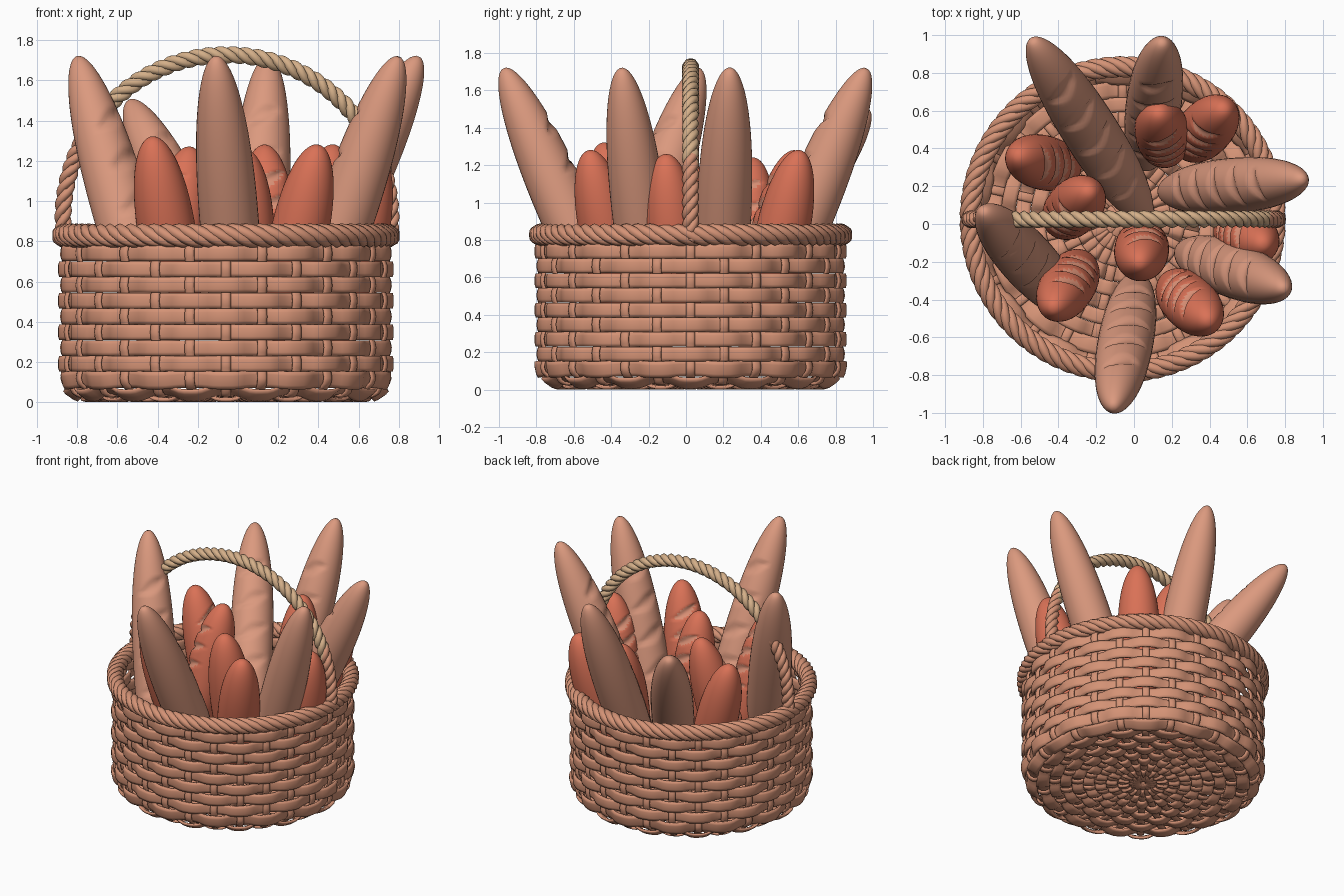
import bpy, bmesh, math
from mathutils import Vector
from math import sin, cos, pi

if "Cube" in bpy.data.objects:
    bpy.data.objects.remove(bpy.data.objects["Cube"])

CX, CY = -0.06, 0.025          # basket axis


def material(name, rgb):
    m = bpy.data.materials.new(name)
    m.diffuse_color = (*rgb, 1)
    m.use_nodes = True
    m.node_tree.nodes["Principled BSDF"].inputs["Base Color"].default_value = m.diffuse_color
    return m


WICKER = material("wicker", (0.66, 0.29, 0.18))
TAN = material("tan rope", (0.66, 0.43, 0.25))
CRUST = material("baguette crust", (0.71, 0.32, 0.21))
RED = material("red crust", (0.70, 0.167, 0.094))
CRUMB = material("crumb", (0.70, 0.28, 0.18))


def loft(name, strips, mats, loop=False, pick=None):
    """Skin every strip (a list of rings of points) into one smooth object."""
    bm = bmesh.new()
    for rings in strips:
        vs = [[bm.verts.new(p) for p in ring] for ring in rings]
        n, k = len(vs), len(vs[0])
        for i in range(n if loop else n - 1):
            a, b = vs[i], vs[(i + 1) % n]
            for j in range(k):
                bm.faces.new((a[j], a[(j + 1) % k], b[(j + 1) % k], b[j]))
        if not loop:
            bm.faces.new(vs[0][::-1])
            bm.faces.new(vs[-1])
    bmesh.ops.recalc_face_normals(bm, faces=bm.faces)
    for f in bm.faces:
        f.smooth = True
        if pick:
            f.material_index = pick(f.calc_center_median())
    me = bpy.data.meshes.new(name)
    bm.to_mesh(me)
    bm.free()
    for m in mats:
        me.materials.append(m)
    ob = bpy.data.objects.new(name, me)
    bpy.context.collection.objects.link(ob)
    return ob


def ring(c, u, v, a, b, k=8, e=1.0):
    """Ellipse of points; e below 1 makes it boxier."""
    def f(x):
        return math.copysign(abs(x) ** e, x)
    return [c + u * (a * f(cos(2 * pi * (j + 0.5) / k))) + v * (b * f(sin(2 * pi * (j + 0.5) / k)))
            for j in range(k)]


# ---- woven basket: flat base, rounded corner, straight wall ----
BASE, ARC, WALL, STAKES, PITCH = 0.70, 0.105, 0.805, 28, 0.0785
S0 = 0.1355


def profile(s, th):
    """Point, tangent and outward normal on the basket at arc length s."""
    if s < BASE:
        r, z, a = s, 0.03, 0
    elif s < BASE + ARC * pi / 2:
        a = (s - BASE) / ARC
        r, z = BASE + ARC * sin(a), 0.135 - ARC * cos(a)
    else:
        r, z, a = WALL, 0.135 + s - BASE - ARC * pi / 2, pi / 2
    rad = Vector((cos(th), sin(th), 0))
    up = Vector((0, 0, 1))
    p = Vector((CX, CY, z)) + rad * r
    return p, rad * cos(a) + up * sin(a), rad * sin(a) - up * cos(a)


weavers = []
for k in range(18):
    s, strip = S0 + PITCH * k, []
    high = 0.047 if BASE - 0.05 < s < BASE + 0.2 else 0.041
    for i in range(STAKES * 6):
        th = 2 * pi * i / (STAKES * 6)
        c = cos(STAKES / 2 * th + pi * k)
        p, t, n = profile(s, th)
        strip.append(ring(p + n * 0.018 * c * (1.5 - 0.5 * c * c), t, n, high, 0.012, e=0.7))
    weavers.append(strip)
loft("basket_weavers", weavers, [WICKER], loop=True)

stakes = []
for j in range(STAKES):
    th, strip = 2 * pi * j / STAKES, []
    side = Vector((-sin(th), cos(th), 0))
    for i in range(61):
        s = 0.015 + 1.52 * i / 60
        p, t, n = profile(s, th)
        p = p - n * 0.01 * cos(pi * (j + (s - S0) / PITCH))
        strip.append(ring(p, side, n, 0.026, 0.011))
    stakes.append(strip)
loft("basket_stakes", stakes, [WICKER])


# ---- twisted ropes ----
def rope(name, path, steps, strands, turns, off, rad, mats, loop=False, pick=None):
    strips = []
    for q in range(strands):
        pts = []
        for i in range(steps if loop else steps + 1):
            p, n, b = path(i / steps)
            a = 2 * pi * (turns * i / steps + q / strands)
            pts.append((p + (n * cos(a) + b * sin(a)) * off, n, b))
        m, strip = len(pts), []
        for i, (p, n, b) in enumerate(pts):
            nx = pts[(i + 1) % m][0] if loop or i < m - 1 else p
            pv = pts[i - 1][0] if loop or i > 0 else p
            t = (nx - pv).normalized()
            u = t.cross(b).normalized()
            strip.append(ring(p, u, t.cross(u), rad, rad, 6))
        strips.append(strip)
    return loft(name, strips, mats, loop, pick)


def rim_path(u):
    n = Vector((cos(2 * pi * u), sin(2 * pi * u), 0))
    return Vector((CX, CY, 0.828)) + n * 0.807, n, Vector((0, 0, 1))


def handle_path(u):
    a = math.radians(-8 + 196 * u)
    n = Vector((cos(a), 0, sin(a)))
    return Vector((-0.055, 0.025, 0.912)) + n * 0.815, n, Vector((0, 1, 0))


rope("basket_rim", rim_path, 300, 5, -15, 0.033, 0.027, [WICKER], loop=True)
rope("handle", handle_path, 240, 3, 15, 0.022, 0.024, [TAN, WICKER],
     pick=lambda c: 1 if c.x < -0.65 or c.x > 0.72 else 0)


# ---- loaves: blunt ellipsoids with slanted slashes on the upper side ----
def loaf(name, tip, bottom, radius, cuts, width, reach, mats):
    tip, bottom = Vector(tip), Vector(bottom)
    mid, half = (tip + bottom) / 2, (tip - bottom).length / 2
    ax = (tip - bottom).normalized()
    up = Vector((0, 0, 1))
    up = (up - ax * up.dot(ax)).normalized()
    sd = ax.cross(up)

    def slash(d, phi):
        if abs(phi) > reach:
            return 0
        w = width * (1 - (phi / reach) ** 2) + 1e-6
        return max(max(0, 1 - ((d - c - 0.06 * phi) / w) ** 2) for c in cuts)

    rings, N, K = [], 100, 36
    for i in range(N + 1):
        u = (i + 0.3) / (N + 0.6)
        t = 0.6 * (2 * u - 1) - 0.4 * cos(pi * u)
        row = []
        for j in range(K):
            phi = 2 * pi * j / K - pi
            r = radius * math.sqrt(1 - abs(t) ** 2.3) - 0.016 * slash(t * half, phi)
            row.append(mid + ax * t * half + (up * cos(phi) + sd * sin(phi)) * r)
        rings.append(row)

    def pick(c):
        v = c - mid
        return 1 if slash(v.dot(ax), math.atan2(v.dot(sd), v.dot(up))) > 0.15 else 0
    loft(name, [rings], mats, pick=pick if len(mats) > 1 else None)


BAGUETTES = {
    "back_left": ((-0.54, 0.975, 1.50), (0.07, 0.02, 0.22)),
    "back": ((0.15, 0.965, 1.72), (0.06, 0.31, 0.12)),
    "left": ((-0.80, 0.07, 1.72), (-0.33, -0.45, 0.10)),
    "front": ((-0.11, -0.975, 1.72), (0.02, -0.28, 0.12)),
    "right": ((0.90, 0.235, 1.72), (0.15, 0.17, 0.15)),
    "front_right": ((0.80, -0.345, 1.72), (0.25, -0.14, 0.08)),
}
for key, (tip, bot) in BAGUETTES.items():
    loaf("baguette_" + key, tip, bot, 0.147, [-0.42 + 0.23 * k for k in range(5)], 0.055, 0.75, [CRUST])

ROLLS = [
    ((-0.62, 0.36, 1.24), (-0.34, 0.29, 0.28)),
    ((0.13, 0.59, 1.28), (0.17, 0.37, 0.30)),
    ((0.48, 0.61, 1.28), (0.28, 0.40, 0.30)),
    ((-0.235, 0.175, 1.27), (-0.40, 0.00, 0.28)),
    ((0.03, -0.21, 1.26), (0.05, -0.07, 0.28)),
    ((-0.43, -0.45, 1.32), (-0.27, -0.20, 0.33)),
    ((0.40, -0.52, 1.28), (0.19, -0.31, 0.30)),
    ((0.69, -0.11, 1.26), (0.50, -0.02, 0.28)),
]
for i, (tip, bot) in enumerate(ROLLS):
    loaf("red_loaf_%d" % (i + 1), tip, bot, 0.145, [-0.09 + 0.13 * k for k in range(4)],
         0.036, 0.8, [RED, CRUMB])
